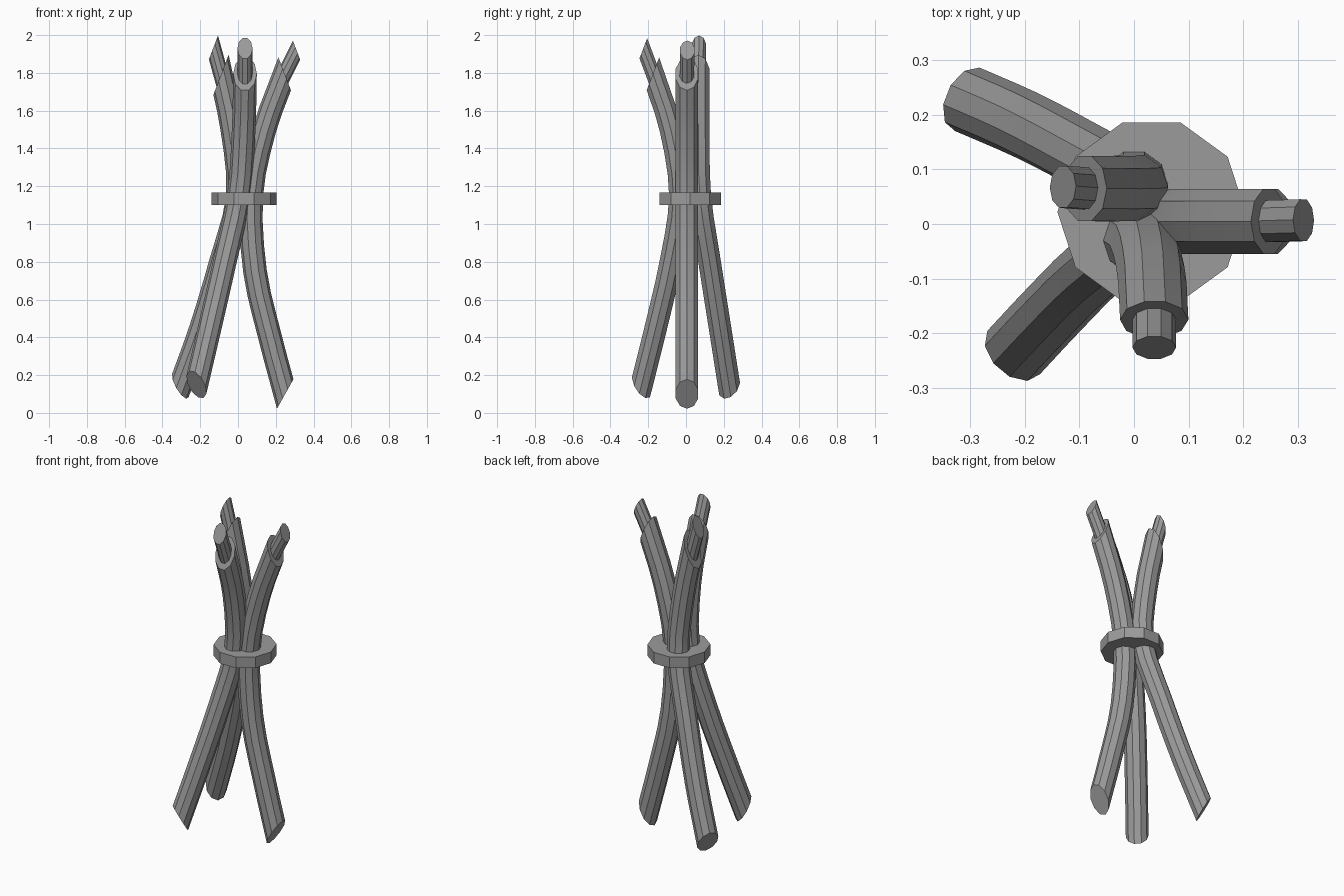
import bpy
import bmesh
import math
from mathutils import Vector

cube = bpy.data.objects.get("Cube")
if cube:
    bpy.data.objects.remove(cube)

SIDES = 10
grey = bpy.data.materials.new("mid_grey")
grey.use_nodes = True
colour = (0.33, 0.33, 0.33, 1)
grey.diffuse_color = colour
grey.node_tree.nodes["Principled BSDF"].inputs["Base Color"].default_value = colour


def finish(name, bm):
    bmesh.ops.recalc_face_normals(bm, faces=bm.faces[:])
    mesh = bpy.data.meshes.new(name)
    bm.to_mesh(mesh)
    bm.free()
    mesh.materials.append(grey)
    obj = bpy.data.objects.new(name, mesh)
    bpy.context.collection.objects.link(obj)
    bpy.ops.object.select_all(action='DESELECT')
    obj.select_set(True)
    bpy.context.view_layer.objects.active = obj
    bpy.ops.object.shade_smooth_by_angle(angle=math.radians(30))
    return obj


def smooth_path(points, steps=3):
    """Cubic path through the points."""
    pts = [Vector(p) for p in points]
    ext = [2 * pts[0] - pts[1]] + pts + [2 * pts[-1] - pts[-2]]
    path = []
    for a, b, c, d in zip(ext, ext[1:], ext[2:], ext[3:]):
        for i in range(steps):
            t = i / steps
            path.append(b + (c - a) * t / 2 + (a - 2.5 * b + 2 * c - d / 2) * t * t
                        + (1.5 * (b - c) + (d - a) / 2) * t ** 3)
    # Leave long end segments so the slanted cuts stay clear of the next ring
    path = path + [pts[-1]]
    return [path[0]] + path[2:-2] + [path[-1]]


def sweep(name, path, radius, start_cut=None, end_cut=None):
    """Tube along a path, its ends slanted to the given plane normals."""
    bm = bmesh.new()
    rings = []
    last = len(path) - 1
    for i, p in enumerate(path):
        t = (path[min(i + 1, last)] - path[max(i - 1, 0)]).normalized()
        u = (Vector((1, 0, 0)) - t * t.x).normalized()
        v = t.cross(u)
        cut = start_cut if i == 0 else end_cut if i == last else None
        ring = []
        for k in range(SIDES):
            a = math.tau * k / SIDES
            o = radius * (math.cos(a) * u + math.sin(a) * v)
            if cut:
                o -= t * (o.dot(cut) / t.dot(cut))
            ring.append(bm.verts.new(p + o))
        rings.append(ring)
    for lower, upper in zip(rings, rings[1:]):
        for k in range(SIDES):
            j = (k + 1) % SIDES
            bm.faces.new((lower[k], lower[j], upper[j], upper[k]))
    bm.faces.new(rings[0])
    bm.faces.new(rings[-1])
    return finish(name, bm)


def slant(degrees, z):
    """Normal leaning outward at a compass angle."""
    a = math.radians(degrees)
    return Vector((math.cos(a), math.sin(a), z)).normalized()


# Stems: path, core tip, outward angle at the foot and at the top
stems = {
    "left": ([(.25, .005, .1), (.17, .005, .4), (.09, .005, .75),
              (.07, .005, 1.15), (.14, .005, 1.5), (.247, .005, 1.795)],
             (.31, .007, 1.92), 0, 0),
    "front": ([(-.22, -.235, .15), (-.15, -.16, .45), (-.07, -.08, .8),
               (.005, -.03, 1.15), (.03, -.08, 1.5), (.037, -.175, 1.795)],
              (.037, -.226, 1.93), 227, 270),
    "right": ([(-.305, .228, .145), (-.195, .18, .45), (-.09, .125, .8),
               (0, .073, 1.15), (-.03, .065, 1.5), (-.09, .065, 1.79)],
              (-.13, .068, 1.935), 152, 180),
}
for name, (points, tip, foot, top) in stems.items():
    foot_cut, top_cut = slant(foot, -.56), slant(top, .38)
    sweep(name + "_stem", smooth_path(points), .0625, foot_cut, top_cut)
    end, tip = Vector(points[-1]), Vector(tip)
    sweep(name + "_core", [end - (tip - end) * .3, tip], .04, top_cut, top_cut)

# Collar binding the stems
sweep("collar", [Vector((.032, .022, 1.1)), Vector((.032, .022, 1.167))], .172)
